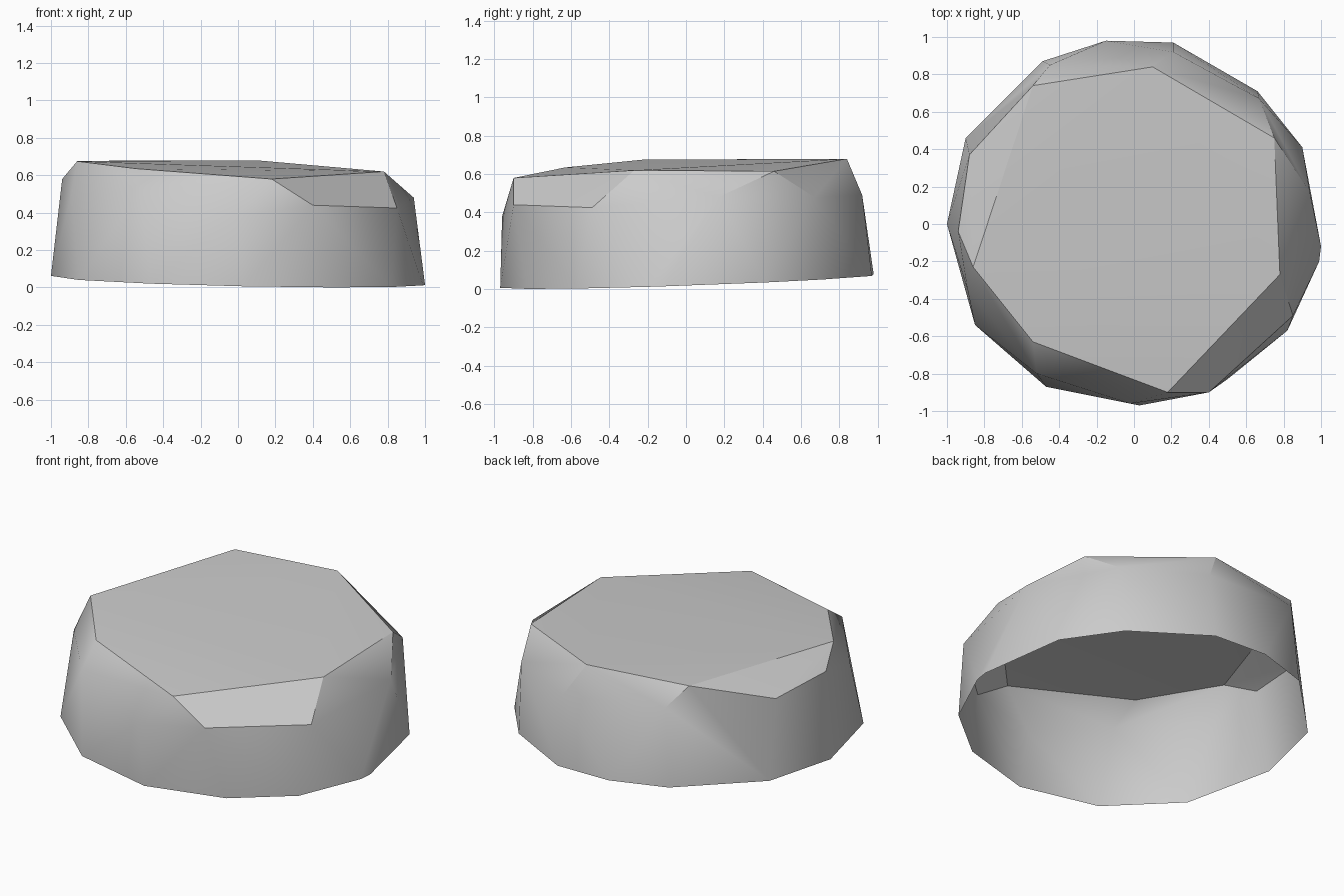
import bpy
import bmesh
import math

cube = bpy.data.objects.get("Cube")
if cube:
    bpy.data.objects.remove(cube, do_unlink=True)

# Stone colour
stone = bpy.data.materials.new("stone_grey")
stone.use_nodes = True
colour = (0.6, 0.6, 0.6, 1)
stone.diffuse_color = colour
stone.node_tree.nodes["Principled BSDF"].inputs["Base Color"].default_value = colour

# Rim of the open underside, lying on a slightly tilted plane
rim = [(1, -.12), (.99, -.2), (.82, -.57), (.5, -.83), (.03, -.97), (-.47, -.87),
       (-.85, -.54), (-1, 0), (-.9, .46), (-.49, .87), (-.15, .98), (.21, .97),
       (.66, .71), (.9, .41)]
points = [(x, y, .04 - .022 * x + .034 * y) for x, y in rim]

# Chipped shoulder corners
points += [(.4, -.9, .44), (.85, -.49, .425), (.94, .17, .48), (.67, .67, .48),
           (.21, .92, .49), (-.45, .85, .56), (-.88, .37, .55), (-.94, -.04, .58),
           (-.89, -.35, .5), (-.52, -.8, .52), (-.02, -.96, .38)]

# Corners of the flat top
points += [(.18, -.9, .58), (.78, -.27, .62), (.75, .46, .615), (.1, .84, .68),
           (-.54, .74, .68), (-.86, -.23, .675), (-.54, -.63, .635)]

# Wrap the corners in a faceted shell and open the underside
bm = bmesh.new()
for p in points:
    bm.verts.new(p)
bmesh.ops.convex_hull(bm, input=bm.verts[:])
bmesh.ops.recalc_face_normals(bm, faces=bm.faces[:])
under = [f for f in bm.faces if f.normal.z < -.5]
bmesh.ops.delete(bm, geom=under, context='FACES')
mesh = bpy.data.meshes.new("rock_shell")
bm.to_mesh(mesh)
bm.free()
mesh.materials.append(stone)

rock = bpy.data.objects.new("rock_shell", mesh)
bpy.context.collection.objects.link(rock)
bpy.ops.object.select_all(action='DESELECT')
rock.select_set(True)
bpy.context.view_layer.objects.active = rock
bpy.ops.object.shade_smooth_by_angle(angle=math.radians(30))
